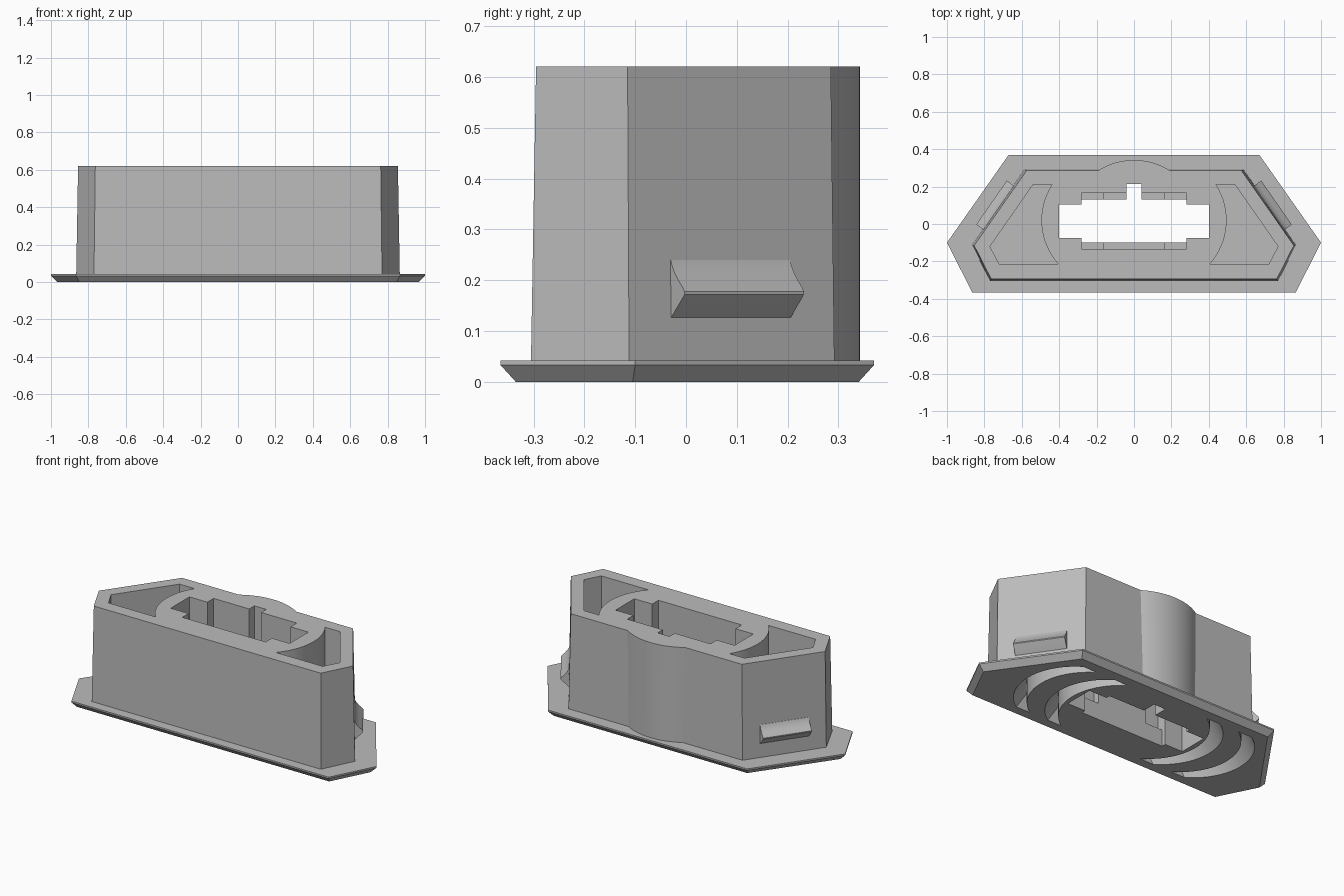
import bpy, bmesh, math
from mathutils import Vector

cube = bpy.data.objects.get("Cube")
if cube:
    bpy.data.objects.remove(cube)

grey = bpy.data.materials.new("plain_grey")
grey.use_nodes = True
grey.diffuse_color = (0.5, 0.5, 0.5, 1)
grey.node_tree.nodes["Principled BSDF"].inputs["Base Color"].default_value = (0.5, 0.5, 0.5, 1)


def loft(name, rings):
    """Closed solid through rings with equal point counts."""
    bm = bmesh.new()
    loops = [[bm.verts.new(p) for p in ring] for ring in rings]
    for a, b in zip(loops, loops[1:]):
        for i in range(len(a)):
            j = (i + 1) % len(a)
            bm.faces.new((a[i], a[j], b[j], b[i]))
    bm.faces.new(loops[0])
    bm.faces.new(loops[-1])
    bmesh.ops.recalc_face_normals(bm, faces=bm.faces)
    mesh = bpy.data.meshes.new(name)
    bm.to_mesh(mesh)
    bm.free()
    mesh.materials.append(grey)
    ob = bpy.data.objects.new(name, mesh)
    bpy.context.collection.objects.link(ob)
    return ob


def at_z(points, z):
    return [(x, y, z) for x, y in points]


def mirrored(half):
    """Right half of an outline, completed across x = 0."""
    return half + [(-x, y) for x, y in reversed(half)]


def box(x0, x1, y0, y1, z0, z1):
    ring = [(x0, y0), (x1, y0), (x1, y1), (x0, y1)]
    return loft("cutter", [at_z(ring, z0), at_z(ring, z1)])


def cut(target, cutters):
    for c in cutters:
        c.hide_render = True
        mod = target.modifiers.new("cut", "BOOLEAN")
        mod.operation = "DIFFERENCE"
        mod.solver = "EXACT"
        mod.object = c
    bpy.context.view_layer.update()
    graph = bpy.context.evaluated_depsgraph_get()
    mesh = bpy.data.meshes.new_from_object(target.evaluated_get(graph))
    target.modifiers.clear()
    target.data = mesh


def smooth(ob):
    bpy.ops.object.select_all(action="DESELECT")
    ob.select_set(True)
    bpy.context.view_layer.objects.active = ob
    bpy.ops.object.shade_smooth_by_angle(angle=math.radians(30))


FLANGE_TOP, TOP = 0.042, 0.62

# Flange with a chamfered underside
rim = mirrored([(0.67, 0.37), (1, -0.1), (0.865, -0.365)])
foot = mirrored([(0.65, 0.34), (0.965, -0.105), (0.848, -0.335)])
flange = loft("flange", [at_z(foot, 0), at_z(rim, 0.033), at_z(rim, FLANGE_TOP)])

# Drafted housing with a round bulge at the back
R, CY = 0.355, -0.013


def housing_outline(corners):
    back = corners[0][1]
    end = math.acos((back - CY) / R)
    arc = [(R * math.sin(end * i / 12), CY + R * math.cos(end * i / 12)) for i in range(13)]
    half = arc + corners
    return half + [(-x, y) for x, y in reversed(half[1:])]


housing = loft("housing", [
    at_z(housing_outline([(0.585, 0.292), (0.865, -0.112), (0.77, -0.305)]), FLANGE_TOP),
    at_z(housing_outline([(0.575, 0.285), (0.855, -0.115), (0.763, -0.295)]), TOP)])

# Stepped opening through the middle
opening = [box(-0.4, 0.4, -0.075, 0.105, -1, 1),
           box(-0.28, 0.28, -0.1, 0.13, -1, 1),
           box(-0.04, 0.04, 0, 0.215, -1, 1)]
ledges = [box(-0.28, 0.28, -0.135, 0.165, 0.2, 1)]
for s in (-1, 1):
    ledges.append(box(*sorted((s * 0.165, s * 0.28)), -0.135, 0.165, 0.1, 1))

# Top pockets with a curved inner wall, and ramped grip slots underneath
pockets, slots = [], []
for s in (-1, 1):
    a0, a1 = math.asin(-0.235 / 0.35), math.asin(0.19 / 0.35)
    wall = []
    for i in range(17):
        a = a0 + (a1 - a0) * i / 16
        wall.append((s * (0.145 + 0.35 * math.cos(a)), 0.02 + 0.35 * math.sin(a)))
    ring = wall + [(s * 0.54, 0.21), (s * 0.77, -0.12), (s * 0.72, -0.215)]
    pockets.append(loft("cutter", [at_z(ring, 0.2), at_z(ring, 1)]))
    for cx in (0.2, 0.42):
        rings = []
        for i in range(21):
            a = math.radians(-58 + 116 * i / 20)
            x, y = cx + 0.33 * math.cos(a), 0.33 * math.sin(a)
            rings.append([(s * x, y, -0.01), (s * (x - 0.1), y, -0.01), (s * (x - 0.1), y, 0.14)])
        slots.append(loft("cutter", rings))

cut(flange, opening + slots)
cut(housing, opening + ledges + pockets + slots)
for c in opening + ledges + pockets + slots:
    bpy.data.objects.remove(c)
smooth(flange)
smooth(housing)

# Snap clips on the slanted back sides
clip_profile = [(-0.02, 0.125), (0, 0.125), (0.043, 0.167), (0.047, 0.172), (0.047, 0.178),
                (0.041, 0.186), (0.026, 0.2), (0.012, 0.216), (0.003, 0.232), (0, 0.24), (-0.02, 0.24)]
normal = Vector((0.82, 0.572, 0))
for s, side in ((1, "left"), (-1, "right")):
    rings = []
    for y in (-0.03, 0.205):
        base = Vector((0.582 + (0.291 - y) * 0.695, y, 0))
        ring = [base + normal * d + Vector((0, 0, z)) for d, z in clip_profile]
        rings.append([(s * p.x, p.y, p.z) for p in ring])
    smooth(loft(side + "_clip", rings))
